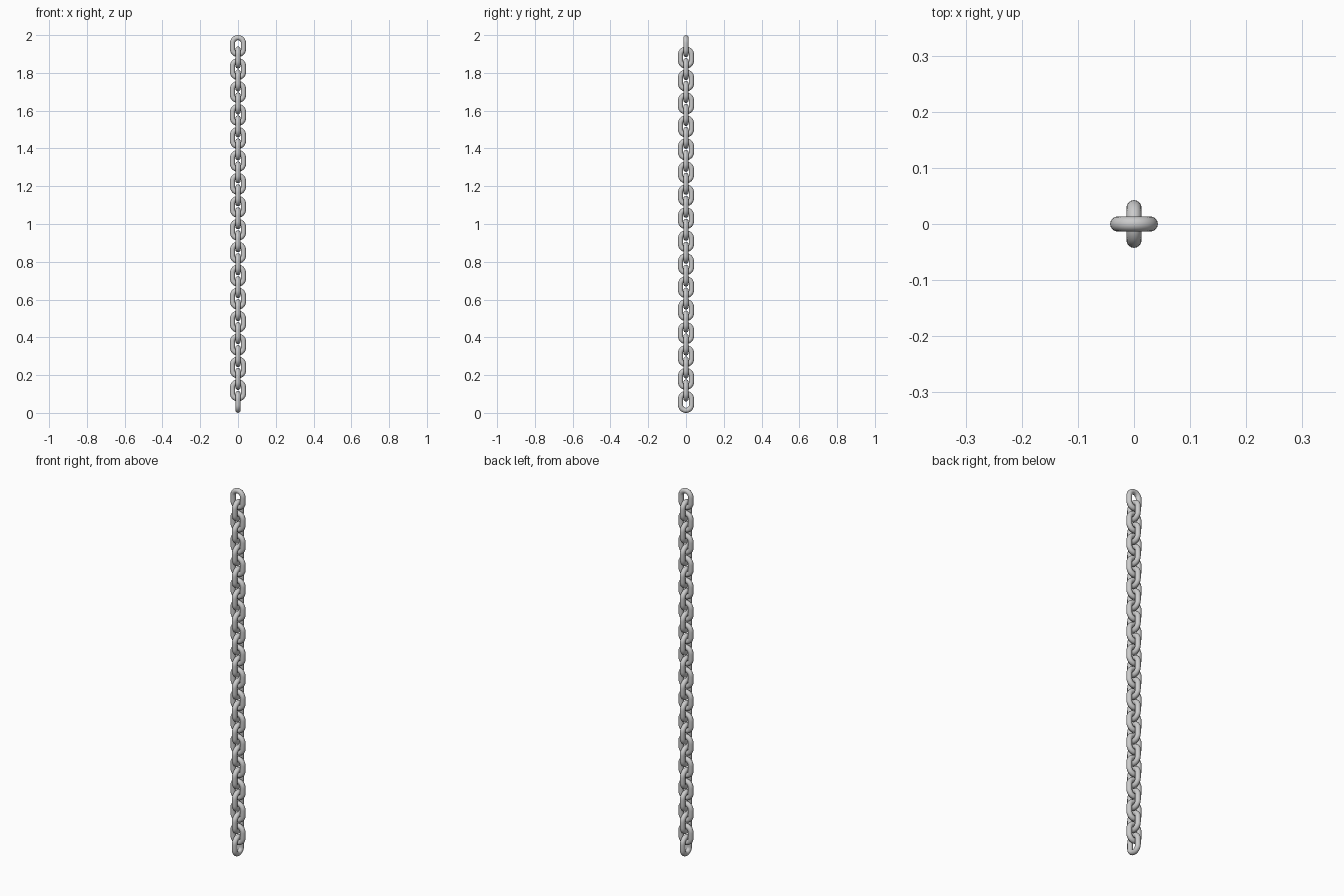
import bpy, bmesh, math
from mathutils import Vector

if "Cube" in bpy.data.objects:
    bpy.data.objects.remove(bpy.data.objects["Cube"])

COUNT = 32            # links, alternating by a quarter turn
LENGTH = 0.116        # outer length of a link
WIDTH = 0.085         # outer width of a link
R = 0.0135            # wire radius
PITCH = (2.0 - LENGTH) / (COUNT - 1)
ARC, SIDES = 16, 16   # segments per rounded end, sides of the wire


def link_mesh():
    """Stadium-shaped ring of round wire, lying in the xz plane."""
    end_r = WIDTH / 2 - R
    half = LENGTH / 2 - R - end_r
    # centre line: two half circles joined by straight sides
    path = []
    for sign, start in ((1, 0), (-1, math.pi)):
        for i in range(ARC + 1):
            a = start + math.pi * i / ARC
            out = Vector((math.cos(a), 0, math.sin(a)))
            path.append((out * end_r + Vector((0, 0, sign * half)), out))

    # sweep the wire section round the centre line
    bm = bmesh.new()
    rings = []
    for centre, out in path:
        ring = []
        for k in range(SIDES):
            t = math.tau * k / SIDES
            ring.append(bm.verts.new(centre + out * (R * math.cos(t)) + Vector((0, R * math.sin(t), 0))))
        rings.append(ring)
    for i, a in enumerate(rings):
        b = rings[(i + 1) % len(rings)]
        for k in range(SIDES):
            n = (k + 1) % SIDES
            bm.faces.new((a[k], a[n], b[n], b[k])).smooth = True
    bmesh.ops.recalc_face_normals(bm, faces=bm.faces)
    mesh = bpy.data.meshes.new("chain_link")
    bm.to_mesh(mesh)
    bm.free()
    return mesh


# chain hanging from the top link down
mesh = link_mesh()
for i in range(COUNT):
    link = bpy.data.objects.new(f"chain_link_{i + 1:02d}", mesh)
    link.location.z = 2.0 - LENGTH / 2 - i * PITCH
    link.rotation_euler.z = math.pi / 2 * (i % 2)
    bpy.context.collection.objects.link(link)
